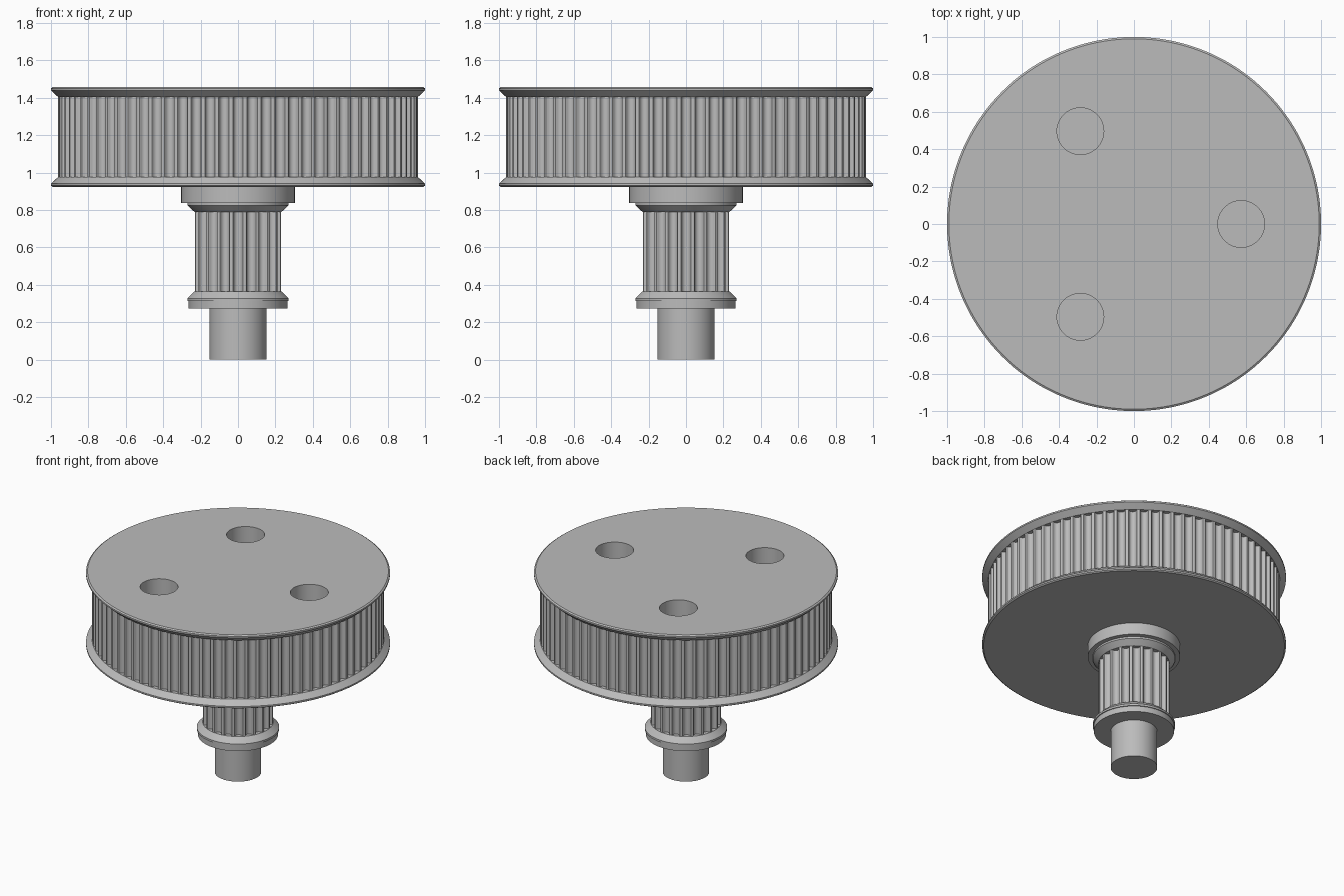
import bpy, bmesh, math

cube = bpy.data.objects.get("Cube")
if cube:
    bpy.data.objects.remove(cube, do_unlink=True)

grey = bpy.data.materials.new("machined grey")
grey.use_nodes = True
COLOR = (0.5, 0.5, 0.5, 1)
grey.diffuse_color = COLOR
grey.node_tree.nodes["Principled BSDF"].inputs["Base Color"].default_value = COLOR

MM = 0.03815          # model units per millimetre of belt pitch
# Half of one rounded belt groove: (sideways, depth) in millimetres
GROOVE = [(0.85, 0), (0.73, 0.04), (0.67, 0.14), (0.63, 0.31),
          (0.55, 0.48), (0.41, 0.64), (0.21, 0.74), (0, 0.765)]


def groove_outline(teeth, radius):
    """Polar outline (angle, radius) of a pulley with a groove on each axis."""
    half = GROOVE[:-1]
    points = [(-w, d) for w, d in half] + [GROOVE[-1]] + [(w, d) for w, d in reversed(half)]
    outline = []
    for i in range(teeth):
        base = math.tau * i / teeth
        for w, d in points:
            outline.append((base + w * MM / radius, radius - d * MM))
    return outline


def loft(name, angles, sections):
    """Join stacked rings; each section is (z, radius or list of radii)."""
    bm = bmesh.new()
    rings = []
    for z, radii in sections:
        if not isinstance(radii, list):
            radii = [radii] * len(angles)
        rings.append([bm.verts.new((r * math.cos(a), r * math.sin(a), z))
                      for a, r in zip(angles, radii)])
    n = len(angles)
    for low, high in zip(rings, rings[1:]):
        for i in range(n):
            j = (i + 1) % n
            bm.faces.new((low[i], low[j], high[j], high[i]))
    bm.faces.new(rings[0][::-1])
    bm.faces.new(rings[-1])
    # Tooth lands touch the flange rings, so merge the shared points
    bmesh.ops.remove_doubles(bm, verts=bm.verts, dist=1e-5)
    bmesh.ops.recalc_face_normals(bm, faces=bm.faces)
    mesh = bpy.data.meshes.new(name)
    bm.to_mesh(mesh)
    bm.free()
    mesh.materials.append(grey)
    obj = bpy.data.objects.new(name, mesh)
    bpy.context.collection.objects.link(obj)
    return obj


def round_part(name, sections, sides=96):
    return loft(name, [math.tau * i / sides for i in range(sides)], sections)


def pulley(name, teeth, radius, z0, z1, below, above):
    """Toothed band from z0 to z1 between a lower and an upper flange."""
    outline = groove_outline(teeth, radius)
    angles = [a for a, r in outline]
    toothed = [r for a, r in outline]
    return loft(name, angles, below + [(z0, radius), (z0, toothed),
                                       (z1, toothed), (z1, radius)] + above)


def smooth(obj):
    bpy.ops.object.select_all(action="DESELECT")
    obj.select_set(True)
    bpy.context.view_layer.objects.active = obj
    bpy.ops.object.shade_smooth_by_angle(angle=math.radians(25))


# Large pulley with bevelled flanges
wheel = pulley("large_pulley", 80, 0.962, 0.976, 1.404,
               [(0.923, 0.99), (0.930, 1.0), (0.941, 1.0)],
               [(1.439, 1.0), (1.450, 1.0), (1.457, 0.99)])

# Three blind holes in its top
for i in range(3):
    a = math.tau * i / 3
    drill = round_part("hole_cutter", [(1.04, 0.125), (1.6, 0.125)], 64)
    drill.location = (0.573 * math.cos(a), 0.573 * math.sin(a), 0)
    drill.hide_render = True
    cut = wheel.modifiers.new("hole", "BOOLEAN")
    cut.operation = "DIFFERENCE"
    cut.solver = "EXACT"
    cut.object = drill
    bpy.context.view_layer.objects.active = wheel
    bpy.ops.object.modifier_apply(modifier=cut.name)
    bpy.data.objects.remove(drill, do_unlink=True)

# Small pulley, hub and shaft below
pinion = pulley("small_pulley", 20, 0.233, 0.365, 0.79,
                [(0.273, 0.264), (0.314, 0.264), (0.314, 0.271), (0.328, 0.271)],
                [(0.825, 0.271), (0.84, 0.271)])
hub = round_part("hub", [(0.838, 0.304), (0.925, 0.304)])
shaft = round_part("shaft", [(0, 0.153), (0.28, 0.153)])

for part in (wheel, pinion, hub, shaft):
    smooth(part)
